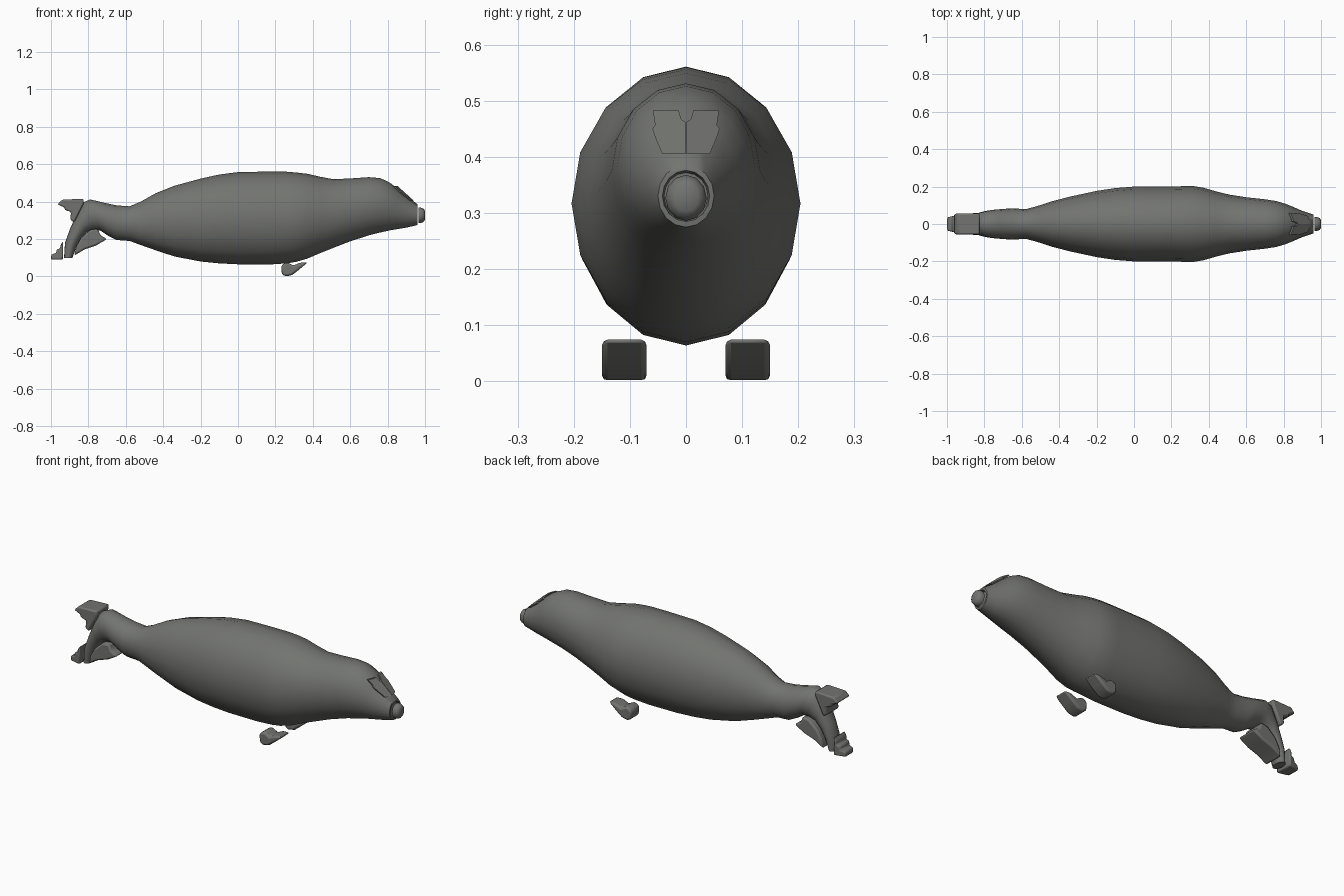
import bpy
import bmesh
import math

cube = bpy.data.objects.get("Cube")
if cube:
    bpy.data.objects.remove(cube, do_unlink=True)

# One grey hide colour for the whole animal
hide = bpy.data.materials.new("grey_hide")
hide.use_nodes = True
colour = (0.17, 0.175, 0.163, 1)
hide.diffuse_color = colour
hide.node_tree.nodes["Principled BSDF"].inputs["Base Color"].default_value = colour


def finish(name, bm, angle, bevel=0):
    """Turn a bmesh into a shaded, coloured object."""
    bmesh.ops.recalc_face_normals(bm, faces=bm.faces)
    mesh = bpy.data.meshes.new(name)
    bm.to_mesh(mesh)
    bm.free()
    obj = bpy.data.objects.new(name, mesh)
    bpy.context.collection.objects.link(obj)
    mesh.materials.append(hide)
    if bevel:
        mod = obj.modifiers.new("soft_edges", "BEVEL")
        mod.width = bevel
        mod.segments = 2
    bpy.ops.object.select_all(action="DESELECT")
    obj.select_set(True)
    bpy.context.view_layer.objects.active = obj
    bpy.ops.object.shade_smooth_by_angle(angle=math.radians(angle))
    return obj


def loft(name, rings, sides, angle=50):
    """Skin elliptical rings, each given as top x, top z, bottom x, bottom z, half width."""
    bm = bmesh.new()
    loops = []
    for xt, zt, xb, zb, half in rings:
        loop = []
        for i in range(sides):
            a = math.tau * i / sides
            t = (1 + math.cos(a)) / 2
            loop.append(bm.verts.new((xb + (xt - xb) * t, half * math.sin(a), zb + (zt - zb) * t)))
        loops.append(loop)
    for one, two in zip(loops, loops[1:]):
        for i in range(sides):
            j = (i + 1) % sides
            bm.faces.new((one[i], one[j], two[j], two[i]))
    bm.faces.new(loops[0])
    bm.faces.new(loops[-1])
    return finish(name, bm, angle)


def slab(name, outline, width_at, centre=0, bevel=0.01):
    """Extrude a side outline across y; width_at gives the half width at x, z."""
    bm = bmesh.new()
    near, far = [[bm.verts.new((x, centre + side * width_at(x, z), z)) for x, z in outline]
                 for side in (-1, 1)]
    bm.faces.new(near)
    bm.faces.new(far)
    for i in range(len(outline)):
        j = (i + 1) % len(outline)
        bm.faces.new((near[i], near[j], far[j], far[i]))
    return finish(name, bm, 40, bevel)


# Body: the tail stalk bends down into a narrow bar, then the trunk runs to the muzzle
tail_rings = [
    (-.93, .1, -.885, .1, .04), (-.925, .18, -.865, .155, .045),
    (-.9, .25, -.84, .2, .05), (-.865, .33, -.81, .235, .058),
    (-.83, .395, -.77, .245, .068), (-.79, .412, -.735, .245, .075),
    (-.72, .395, -.69, .215, .08),
]
# x, top, bottom, half width
trunk = [
    (-.65, .38, .195, .084), (-.58, .375, .19, .079), (-.52, .4, .168, .095),
    (-.44, .445, .14, .121), (-.34, .485, .107, .147), (-.2, .523, .08, .177),
    (-.1, .545, .07, .192), (0, .558, .065, .2), (.17, .561, .064, .2),
    (.26, .56, .07, .202), (.31, .556, .078, .204), (.37, .549, .095, .194),
    (.44, .533, .125, .174), (.51, .52, .153, .157), (.6, .524, .188, .143),
    (.7, .531, .22, .132), (.76, .526, .235, .123), (.81, .503, .246, .108),
    (.85, .472, .253, .092), (.9, .43, .261, .07), (.96, .386, .275, .05),
    (.961, .376, .285, .042), (.945, .372, .289, .039),
]
body_rings = tail_rings + [(x, top, x, low, half) for x, top, low, half in trunk]
loft("body", body_rings, 16)

# Nose: a small rounded block just ahead of the muzzle
nose_rings = [(x, .327 + r, x, .327 - r, r * .9)
              for x, r in ((.966, .041), (.978, .041), (.992, .036), (1, .024))]
loft("nose", nose_rings, 12)

# Tail flukes with ragged trailing edges
upper = [(-.965, .385), (-.94, .411), (-.825, .415), (-.825, .39), (-.875, .29),
         (-.897, .303), (-.893, .345), (-.925, .355), (-.93, .37)]
slab("upper_fluke", upper, lambda x, z: .055)

lower = [(-.84, .205), (-.79, .25), (-.75, .255), (-.735, .22), (-.7, .2),
         (-.76, .165), (-.82, .145), (-.875, .112), (-.865, .16)]
slab("lower_fluke", lower, lambda x, z: .058)

tip = [(-1, .09), (-.935, .09), (-.935, .19), (-.95, .165), (-.95, .15),
       (-.97, .145), (-.972, .125), (-.998, .118)]
slab("fluke_tip", tip, lambda x, z: .035 + (x + 1) * .25, bevel=.008)

# Front flippers, one on each side under the chest
flipper = [(.23, .055), (.235, .012), (.255, 0), (.29, .008), (.325, .035),
           (.372, .075), (.33, .073), (.295, .058), (.265, .075), (.245, .07)]
for side, label in ((1, "left"), (-1, "right")):
    slab(label + "_front_flipper", flipper, lambda x, z: .04, centre=side * .11, bevel=.012)

# Brow plates: two thin mirrored panels split by a notch over the muzzle
panel = [(.001, .405), (.022, .405), (.042, .405), (.055, .435), (.06, .45),
         (.055, .457), (.059, .483), (.035, .483), (.013, .483), (.009, .468), (.001, .462)]
for side, label in ((1, "left"), (-1, "right")):
    bm = bmesh.new()
    layers = []
    for lift in (0, .01):
        layers.append([bm.verts.new((.93 - 1.1 * (z - .405) - 5 * y * y + lift, side * y, z))
                       for y, z in panel])
        bm.faces.new(layers[-1])
    back, front = layers
    for i in range(len(panel)):
        j = (i + 1) % len(panel)
        bm.faces.new((back[i], back[j], front[j], front[i]))
    finish(label + "_brow_plate", bm, 30)
